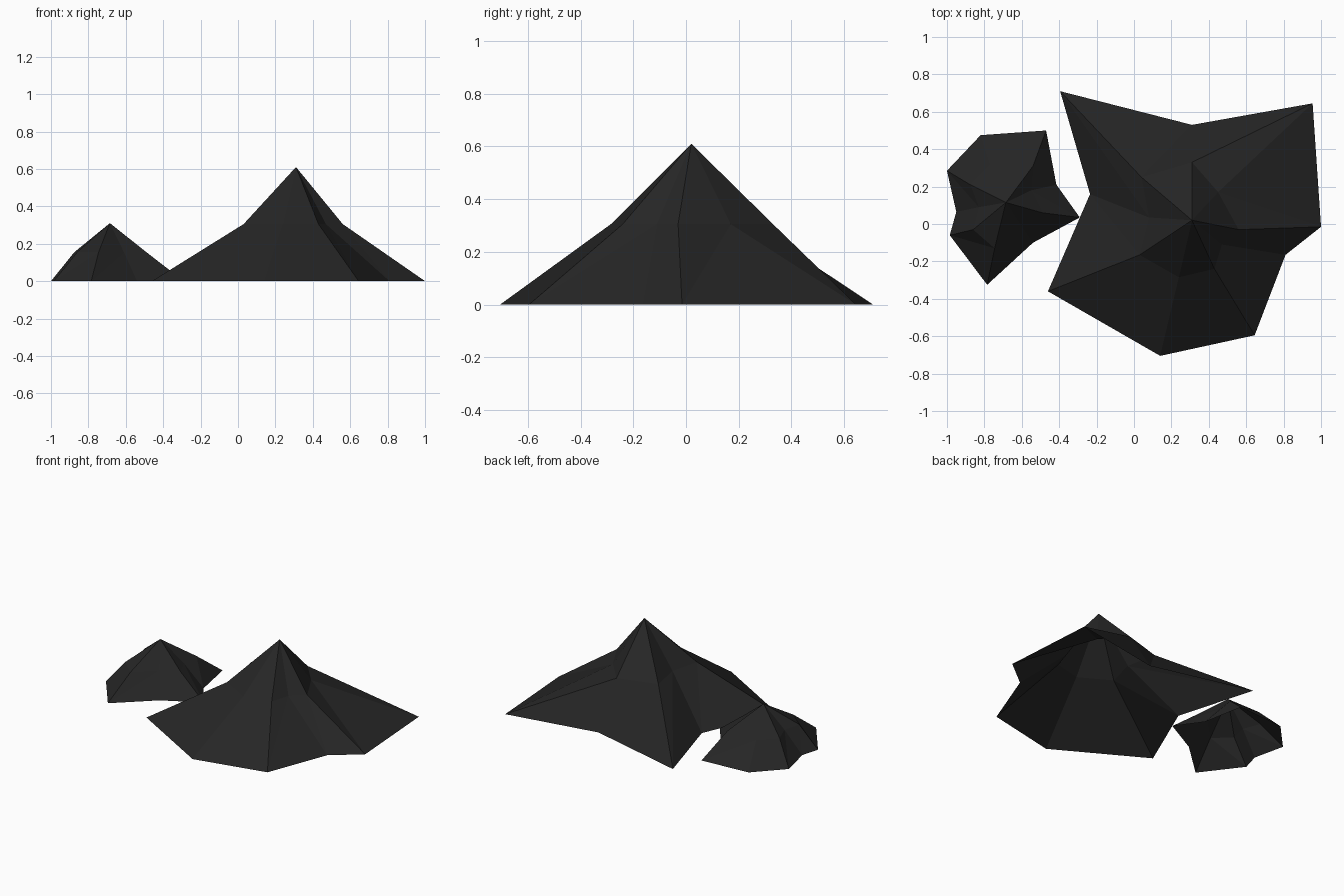
import bpy, bmesh

rock = bpy.data.materials.new("charcoal_rock")
rock.diffuse_color = (0.019, 0.019, 0.019, 1)


def mountain(name, peak, mid_z, mid, base):
    """Open faceted cone: peak, one jagged middle ring, one jagged foot ring."""
    bm = bmesh.new()
    top = bm.verts.new(peak)
    m = [bm.verts.new((x, y, mid_z)) for x, y in mid]
    b = [bm.verts.new((x, y, 0)) for x, y in base]
    n = len(m)
    for i in range(n):
        j = (i + 1) % n
        bm.faces.new((top, m[i], m[j]))
        bm.faces.new((m[i], b[i], m[j]))
        bm.faces.new((b[i], b[j], m[j]))
    mesh = bpy.data.meshes.new(name)
    bm.to_mesh(mesh)
    bm.free()
    mesh.materials.append(rock)
    obj = bpy.data.objects.new(name, mesh)
    bpy.context.collection.objects.link(obj)


# Large mountain, nine spokes counter-clockwise from +x
mountain(
    "large_mountain", (0.31, 0.02, 0.61), 0.305,
    [(0.56, -0.03), (0.45, 0.17), (0.31, 0.33), (0.04, 0.25), (0.08, 0.035),
     (0.03, -0.165), (0.24, -0.285), (0.43, -0.24), (0.47, -0.11)],
    [(1.0, -0.015), (0.955, 0.645), (0.31, 0.53), (-0.395, 0.71), (-0.235, 0.16),
     (-0.46, -0.36), (0.14, -0.705), (0.645, -0.595), (0.81, -0.165)])

# Small mountain, nine spokes counter-clockwise from the right
mountain(
    "small_mountain", (-0.685, 0.115, 0.31), 0.155,
    [(-0.49, 0.06), (-0.55, 0.18), (-0.54, 0.31), (-0.77, 0.32), (-0.875, 0.21),
     (-0.83, 0.09), (-0.86, -0.03), (-0.745, -0.13), (-0.61, 0.0)],
    [(-0.29, 0.035), (-0.415, 0.21), (-0.47, 0.5), (-0.82, 0.475), (-1.0, 0.285),
     (-0.95, 0.065), (-0.985, -0.06), (-0.785, -0.325), (-0.54, -0.1)])
